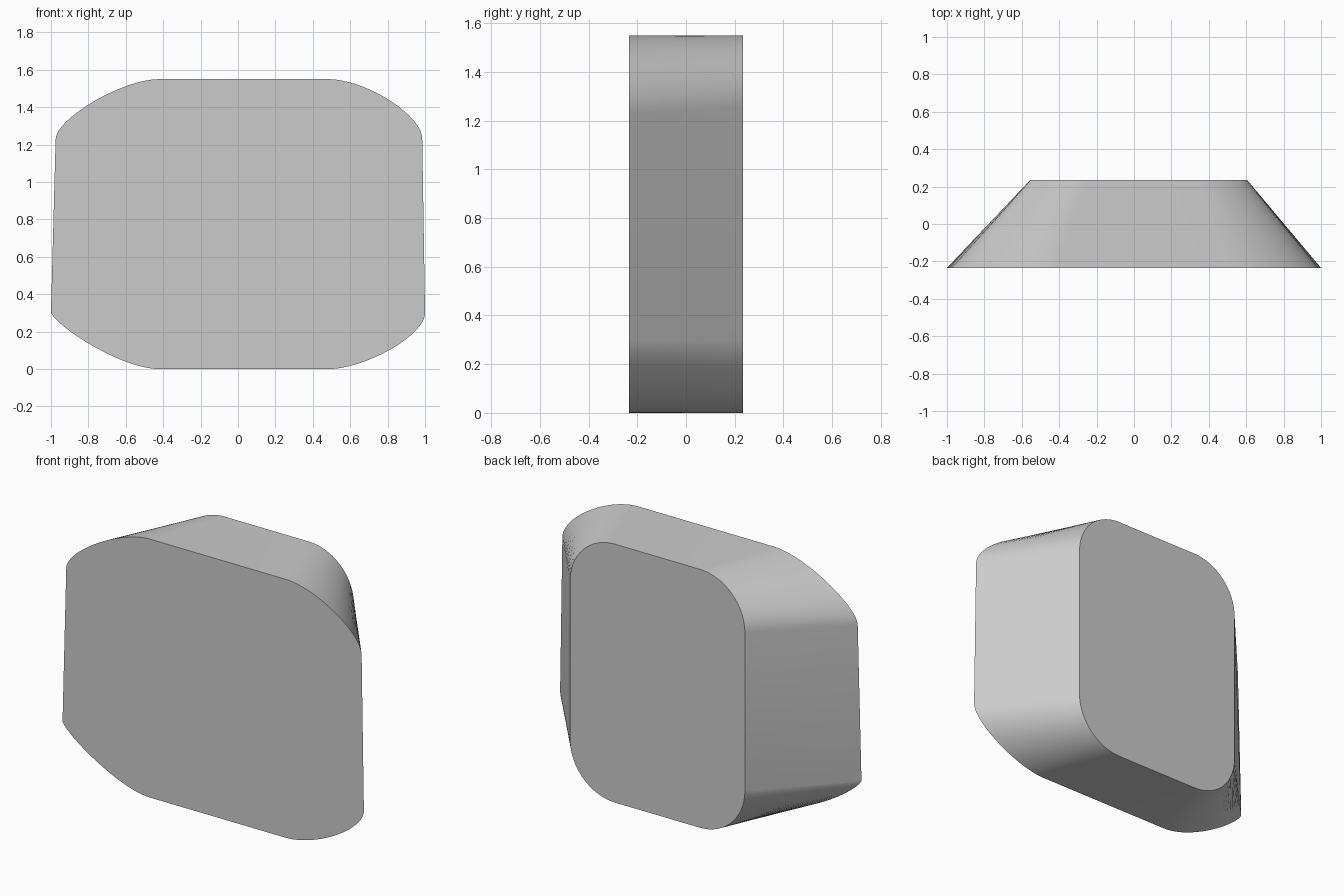
import bpy, bmesh, math
from mathutils import Vector
from mathutils.geometry import interpolate_bezier

cube = bpy.data.objects.get("Cube")
if cube:
    bpy.data.objects.remove(cube)

STEPS = 24
TOP = 1.55
DEPTH = 0.235


def corner(points):
    """Curve from the horizontal edge to the vertical edge."""
    return list(interpolate_bezier(*[Vector((x, 0, z)) for x, z in points], STEPS))


def round_corner(x, z, sx, sz, r=0.3):
    k = r * 0.448
    return corner([(x - sx * r, z), (x - sx * k, z), (x, z - sz * k), (x, z - sz * r)])


def outline(top_right, bottom_right, bottom_left, top_left):
    return top_right + bottom_right[::-1] + bottom_left + top_left[::-1]


# Wide front outline with long sloping corners
front = outline(
    corner([(0.48, TOP), (0.68, TOP), (0.985, 1.36), (0.985, 1.23)]),
    corner([(0.48, 0), (0.68, 0), (1.0, 0.18), (1.0, 0.3)]),
    corner([(-0.42, 0), (-0.62, 0), (-0.96, 0.22), (-1.0, 0.3)]),
    corner([(-0.42, TOP), (-0.62, TOP), (-0.97, 1.34), (-0.975, 1.23)]))

# Narrow back outline with round corners
back = outline(round_corner(0.605, TOP, 1, 1), round_corner(0.605, 0, 1, -1),
               round_corner(-0.555, 0, -1, -1), round_corner(-0.555, TOP, -1, 1))

# Loft the two outlines into one solid
bm = bmesh.new()
rings = [[bm.verts.new((p.x, y, p.z)) for p in ring]
         for ring, y in ((front, -DEPTH), (back, DEPTH))]
count = len(front)
for i in range(count):
    j = (i + 1) % count
    bm.faces.new((rings[0][i], rings[0][j], rings[1][j], rings[1][i]))
for ring in rings:
    bm.faces.new(ring)
bmesh.ops.recalc_face_normals(bm, faces=bm.faces)
mesh = bpy.data.meshes.new("tapered_block")
bm.to_mesh(mesh)
bm.free()

block = bpy.data.objects.new("tapered_block", mesh)
bpy.context.collection.objects.link(block)

# Plain grey surface
grey = bpy.data.materials.new("light_grey")
grey.use_nodes = True
colour = (0.6, 0.6, 0.6, 1)
grey.diffuse_color = colour
grey.node_tree.nodes["Principled BSDF"].inputs["Base Color"].default_value = colour
mesh.materials.append(grey)

bpy.ops.object.select_all(action="DESELECT")
block.select_set(True)
bpy.context.view_layer.objects.active = block
bpy.ops.object.shade_smooth_by_angle(angle=math.radians(30))
